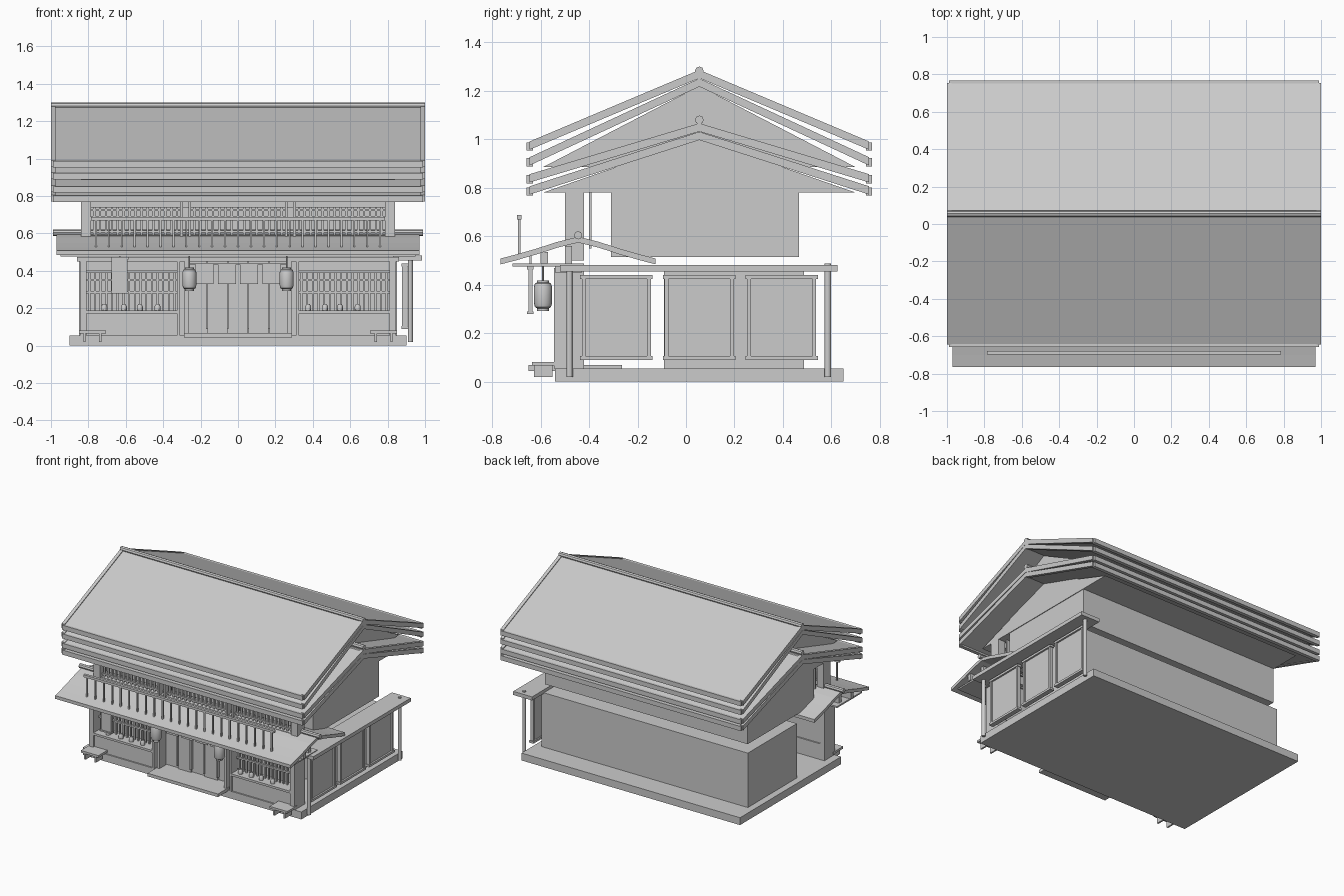
import bpy, bmesh, math

if "Cube" in bpy.data.objects:
    bpy.data.objects.remove(bpy.data.objects["Cube"])

def mesh_object(name, bm):
    bmesh.ops.recalc_face_normals(bm, faces=bm.faces)
    me = bpy.data.meshes.new(name)
    bm.to_mesh(me)
    bm.free()
    ob = bpy.data.objects.new(name, me)
    bpy.context.collection.objects.link(ob)
    return ob

def boxes(name, specs):
    """One object from boxes given as (x0, x1, y0, y1, z0, z1)."""
    bm = bmesh.new()
    for x0, x1, y0, y1, z0, z1 in specs:
        vs = bmesh.ops.create_cube(bm, size=1)["verts"]
        for v in vs:
            v.co.x = x0 if v.co.x < 0 else x1
            v.co.y = y0 if v.co.y < 0 else y1
            v.co.z = z0 if v.co.z < 0 else z1
    return mesh_object(name, bm)

def both(specs):
    """Add the copies mirrored in x."""
    return specs + [(-s[1], -s[0]) + tuple(s[2:]) for s in specs]

def prism(name, pts, x0, x1):
    """Extrude a (y, z) outline along x."""
    bm = bmesh.new()
    f = bm.faces.new([bm.verts.new((x0, y, z)) for y, z in pts])
    r = bmesh.ops.extrude_face_region(bm, geom=[f])
    bmesh.ops.translate(bm, vec=(x1 - x0, 0, 0),
                        verts=[g for g in r["geom"] if isinstance(g, bmesh.types.BMVert)])
    return mesh_object(name, bm)

def strip(pts, t):
    return pts + [(y, z - t) for y, z in reversed(pts)]

def tube(name, loc, r, length, axis="Z", sides=8):
    rot = (0, math.pi / 2, 0) if axis == "X" else (0, 0, 0)
    bpy.ops.mesh.primitive_cylinder_add(vertices=sides, radius=r, depth=length,
                                        location=loc, rotation=rot)
    bpy.context.object.name = name
    return bpy.context.object

def lathe(name, x, y, prof, sides=16):
    """Turn an (r, z) profile about a vertical line."""
    bm = bmesh.new()
    rings = [[bm.verts.new((x + r * math.cos(a * math.tau / sides),
                            y + r * math.sin(a * math.tau / sides), z))
              for a in range(sides)] for r, z in prof]
    for a, b in zip(rings, rings[1:]):
        for i in range(sides):
            j = (i + 1) % sides
            bm.faces.new((a[i], a[j], b[j], b[i]))
    bm.faces.new(rings[0])
    bm.faces.new(rings[-1])
    ob = mesh_object(name, bm)
    bpy.context.view_layer.objects.active = ob
    ob.select_set(True)
    bpy.ops.object.shade_smooth_by_angle(angle=math.radians(35))
    ob.select_set(False)
    return ob

# Plinth and the two storeys
boxes("plinth", [(-.9, .9, -.54, .65, 0, .055)])
boxes("lower_storey", [(-.85, .85, -.09, .487, .05, .46)])
boxes("upper_storey", [(-.835, .835, -.31, .467, .515, .79)])

# Stacked gable roofs: (name, apex z, eave z)
RY, HALF = .055, .70
for name, apex, eave in (("upper_roof_top", 1.28, .985), ("upper_roof_under", 1.245, .92),
                         ("lower_roof_top", 1.06, .85), ("lower_roof_under", 1.025, .80)):
    line = [(RY - HALF, eave), (RY, apex), (RY + HALF, eave)]
    prism(name, strip(line, .024), -.98, .98)
    for s in (-1, 1):
        edge = [(y, z + .006) for y, z in line]
        prism(name + "_barge", strip(edge, .034), s * .975, s * 1.0)
    boxes(name + "_eaves", [(-.99, .99, RY + s * .7 - .013, RY + s * .7 + .013,
                             eave - .032, eave + .002) for s in (-1, 1)])
for z, r in ((1.282, .018), (1.262, .016), (1.08, .018), (1.05, .018)):
    tube("ridge_pole", (0, RY, z), r, 2.0, "X")

# Gable infill
prism("upper_gable", [(-.59, .885), (.70, .885), (RY, 1.22)], -.84, .84)
prism("lower_gable", [(-.59, .78), (.70, .78), (RY, 1.005)], -.84, .84)

# Front canopy with curved slopes
front = [(-.765, .508), (-.7, .525), (-.62, .548), (-.53, .577)]
line = front + [(-.445, .598)] + [(-.89 - y, z) for y, z in reversed(front)]
prism("canopy", strip(line, .024), -.97, .97)
tube("canopy_ridge", (0, -.445, .604), .017, 1.98, "X")
boxes("canopy_beams", [(-.95, .95, -.715, -.42, .476, .487),
                       (-.96, .96, -.60, -.57, .487, .535),
                       (-.93, .93, -.50, -.47, .487, .56)])

# Balcony railing
n = 23
boxes("balcony_balusters", [(x - .005, x + .005, -.694, -.683, .51, .675)
                            for x in [-.76 + 1.52 * i / (n - 1) for i in range(n)]])
boxes("balcony_rail", [(-.785, .785, -.698, -.678, .67, .688)])

# Upper front: posts, beams, lattice and backing
boxes("upper_posts", both([(.785, .84, -.5, -.42, .5, .79), (.25, .265, -.5, -.42, .5, .79),
                           (.295, .31, -.5, -.42, .5, .79)]))
boxes("upper_beams", [(-.84, .84, -.49, -.43, .74, .79), (-.84, .84, -.49, -.43, .51, .59)])
boxes("upper_window_backing", [(-.79, .79, -.40, -.39, .55, .785)])
bars = []
for a, b in ((-.785, -.31), (-.25, .25), (.31, .785)):
    m = 15
    bars += [(x - .006, x + .006, -.475, -.46, .58, .745)
             for x in [a + (b - a) * (i + .5) / m for i in range(m)]]
    bars += [(a, b, -.48, -.465, z, z + .012) for z in (.605, .68, .72)]
boxes("upper_lattice", bars)

# Ground-floor front: posts, header, sill walls
boxes("lower_posts", both([(.81, .845, -.545, -.42, .055, .47), (.31, .325, -.545, -.47, .055, .47),
                           (.265, .285, -.545, -.47, .055, .47)]))
boxes("lower_header", [(-.86, .86, -.54, -.43, .45, .475)])
boxes("sill_walls", both([(.32, .815, -.53, -.42, .05, .172)]))
boxes("sills", both([(.31, .83, -.545, -.43, .172, .188)]))
boxes("lower_window_backing", both([(.32, .82, -.435, -.425, .18, .455)]))
bars = []
m = 16
for i in range(m):
    x = .325 + .485 * (i + .5) / m
    bars.append((x - .005, x + .005, -.475, -.462, .185, .395))
bars += [(.325, .815, -.482, -.466, z, z + .012) for z in (.28, .345)]
bars.append((.32, .815, -.52, -.46, .388, .405))
boxes("lower_lattice", both(bars))
for s, xs in ((-1, (.43, .525, .61, .715)), (1, (.375, .465, .545, .64))):
    for x in xs:
        lathe("shelf_cup", s * x, -.505, [(.016, .188), (.016, .21), (.009, .222)], 10)

# Sliding doors, curtains and doorstep
boxes("doors", [(-.275 + .11 * i, -.167 + .11 * i, -.46 - .012 * (i % 2), -.44, .06, .455)
                for i in range(5)])
boxes("door_stiles", [(x - .005, x + .005, -.482, -.45, .09, .455)
                      for x in (-.165, -.055, .055, .165)])
boxes("curtains", [(x - .048, x + .048, -.515, -.507, .33, .435) for x in (-.18, -.06, .06, .18)])
boxes("curtain_rod", [(-.27, .27, -.52, -.505, .433, .443)])
boxes("doorstep", [(-.29, .29, -.65, -.265, .045, .068)])

# Benches
bench = [(.705, .85, -.635, -.52, .066, .082)]
bench += [(x, x + .012, -.628, -.55, .02, .066) for x in (.73, .815)]
boxes("benches", both(bench))

# Hanging lanterns and sign board
for s in (-1, 1):
    x = s * .26
    lathe("lantern", x, -.59, [(.024, .292), (.024, .302), (.033, .308), (.038, .325), (.038, .39),
                               (.033, .405), (.024, .41), (.024, .418)])
    tube("lantern_cord", (x, -.59, .447), .004, .07)
boxes("sign_board", [(-.675, -.59, -.65, -.634, .29, .47), (-.68, -.585, -.655, -.63, .28, .29),
                     (-.68, -.585, -.655, -.63, .462, .475)])
boxes("sign_hanger", [(-.637, -.627, -.646, -.638, .47, .53)])

# Right-hand side porch: slab, posts and framed screens
boxes("side_slab", [(.83, .985, -.52, .625, .455, .482)])
for y in (-.48, .585):
    tube("side_post", (.922, y, .254), .013, .468, sides=12)
screens, frames = [], []
for a, b in ((-.43, -.145), (-.088, .198), (.252, .537)):
    screens.append((.885, .897, a, b, .1, .435))
    frames += [(.878, .906, a, a + .016, .1, .435), (.878, .906, b - .016, b, .1, .435),
               (.875, .91, a - .007, b + .007, .09, .106), (.875, .91, a - .007, b + .007, .424, .44)]
boxes("side_screens", screens)
boxes("side_screen_frames", frames)
